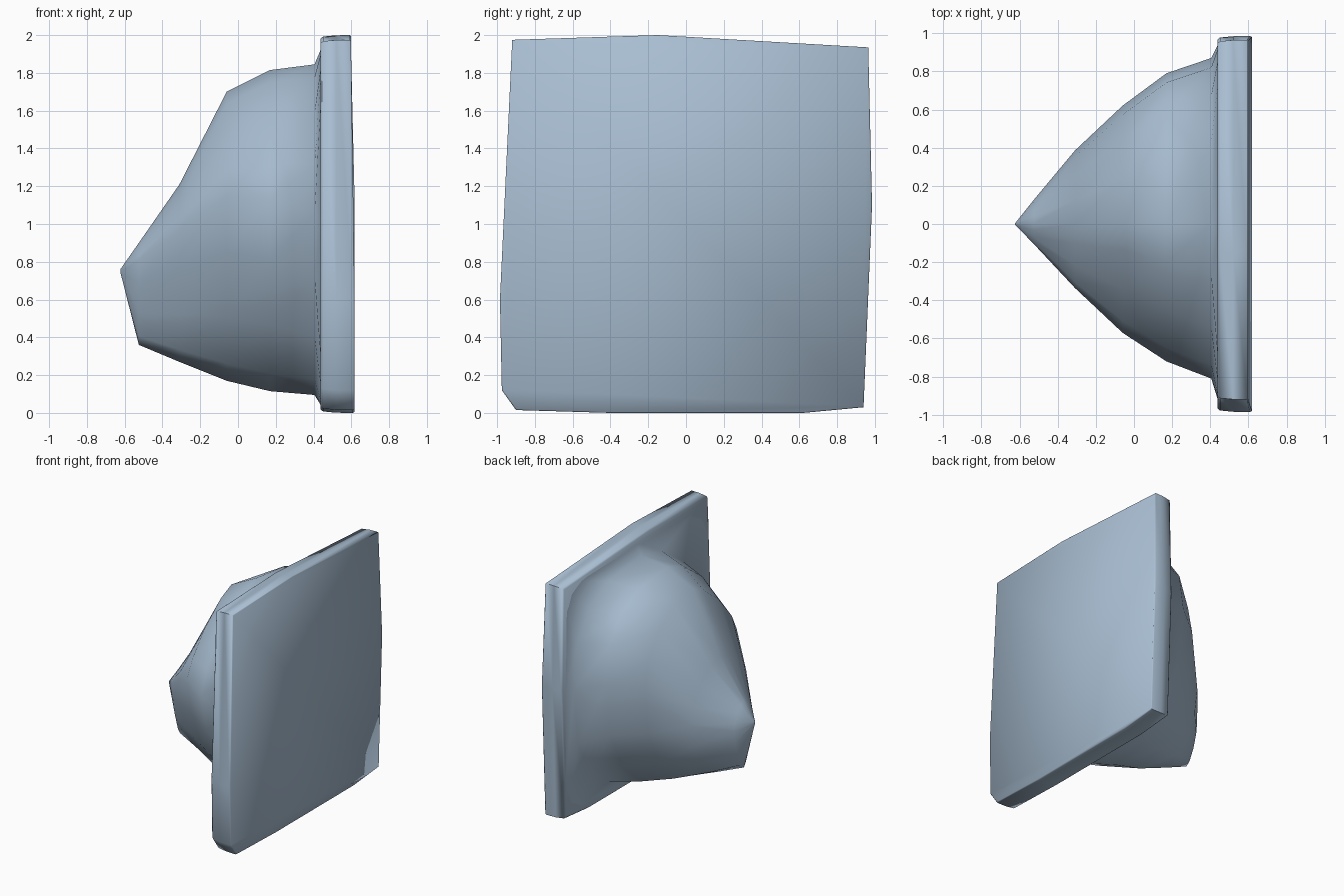
import bpy, bmesh
from math import sin, cos, tau, radians, copysign

cube = bpy.data.objects.get("Cube")
if cube:
    bpy.data.objects.remove(cube, do_unlink=True)

steel = bpy.data.materials.new("pale steel blue")
steel.use_nodes = True
colour = (0.40, 0.52, 0.65, 1)
steel.diffuse_color = colour
steel.node_tree.nodes["Principled BSDF"].inputs["Base Color"].default_value = colour


def loft(name, rings, angle):
    """Skin a list of equal rings, cap both ends and shade smooth."""
    bm = bmesh.new()
    loops = [[bm.verts.new(p) for p in ring] for ring in rings]
    for a, b in zip(loops, loops[1:]):
        for i in range(len(a)):
            j = (i + 1) % len(a)
            bm.faces.new((a[i], a[j], b[j], b[i]))
    bm.faces.new(loops[0])
    bm.faces.new(loops[-1])
    bmesh.ops.recalc_face_normals(bm, faces=bm.faces)
    mesh = bpy.data.meshes.new(name)
    bm.to_mesh(mesh)
    bm.free()
    mesh.materials.append(steel)
    obj = bpy.data.objects.new(name, mesh)
    bpy.context.collection.objects.link(obj)
    bpy.ops.object.select_all(action='DESELECT')
    obj.select_set(True)
    bpy.context.view_layer.objects.active = obj
    bpy.ops.object.shade_smooth_by_angle(angle=radians(angle))
    return obj


# Upright plate: an uneven square outline, its outer face leaning in at the top
outline = [(-.90, .015), (-.4, 0), (.62, 0), (.94, .03), (.985, 1.1),
           (.965, 1.935), (-.15, 2), (-.92, 1.975), (-.985, .6), (-.975, .12)]


def plate_ring(x, inset, lean=0):
    return [(x - (lean if z > 1.9 else 0), y * (1 - inset), 1 + (z - 1) * (1 - inset))
            for y, z in outline]


loft("plate", [plate_ring(.438, .018), plate_ring(.45, .008),
               plate_ring(.52, .001), plate_ring(.608, 0, .015),
               plate_ring(.618, .005, .02)], 65)


# Bulging body: fuller on its left, more tapered on its right
def section(x, halves, low, high, widest, powers, count=16):
    ring = []
    for i in range(count):
        c, s = cos(tau * i / count), sin(tau * i / count)
        power = powers[i * 4 // count]
        side = 0 if c > 0 else 1
        # The widest height eases from the left value to the right value
        middle = widest[0] + (widest[1] - widest[0]) * (1 - c) / 2
        reach = (high - middle) if s > 0 else (middle - low)
        ring.append((x, halves[side] * copysign(abs(c) ** (2 / power), c),
                     middle + reach * copysign(abs(s) ** (2 / power), s)))
    return ring


# Powers run: upper left, upper right, lower right, lower left
loft("body", [
    section(.445, (.95, .94), .03, 1.94, (1.0, 1.0), (10, 10, 10, 10)),
    section(.405, (.87, .81), .095, 1.845, (1.08, 1.05), (2.7, 1.75, 1.8, 2.6)),
    section(.17, (.79, .72), .115, 1.815, (1.15, 1.13), (2.5, 1.5, 1.65, 2.2)),
    section(-.06, (.62, .57), .17, 1.70, (1.10, 1.15), (2.0, 1.35, 1.6, 2.1)),
    section(-.31, (.385, .335), .27, 1.21, (.79, .97), (1.7, 1.6, 1.5, 1.9)),
    section(-.525, (.127, .105), .36, .90, (.70, .81), (1.6, 1.6, 1.4, 1.6)),
    section(-.623, (.004, .004), .745, .76, (.755, .755), (2, 2, 2, 2))], 80)
